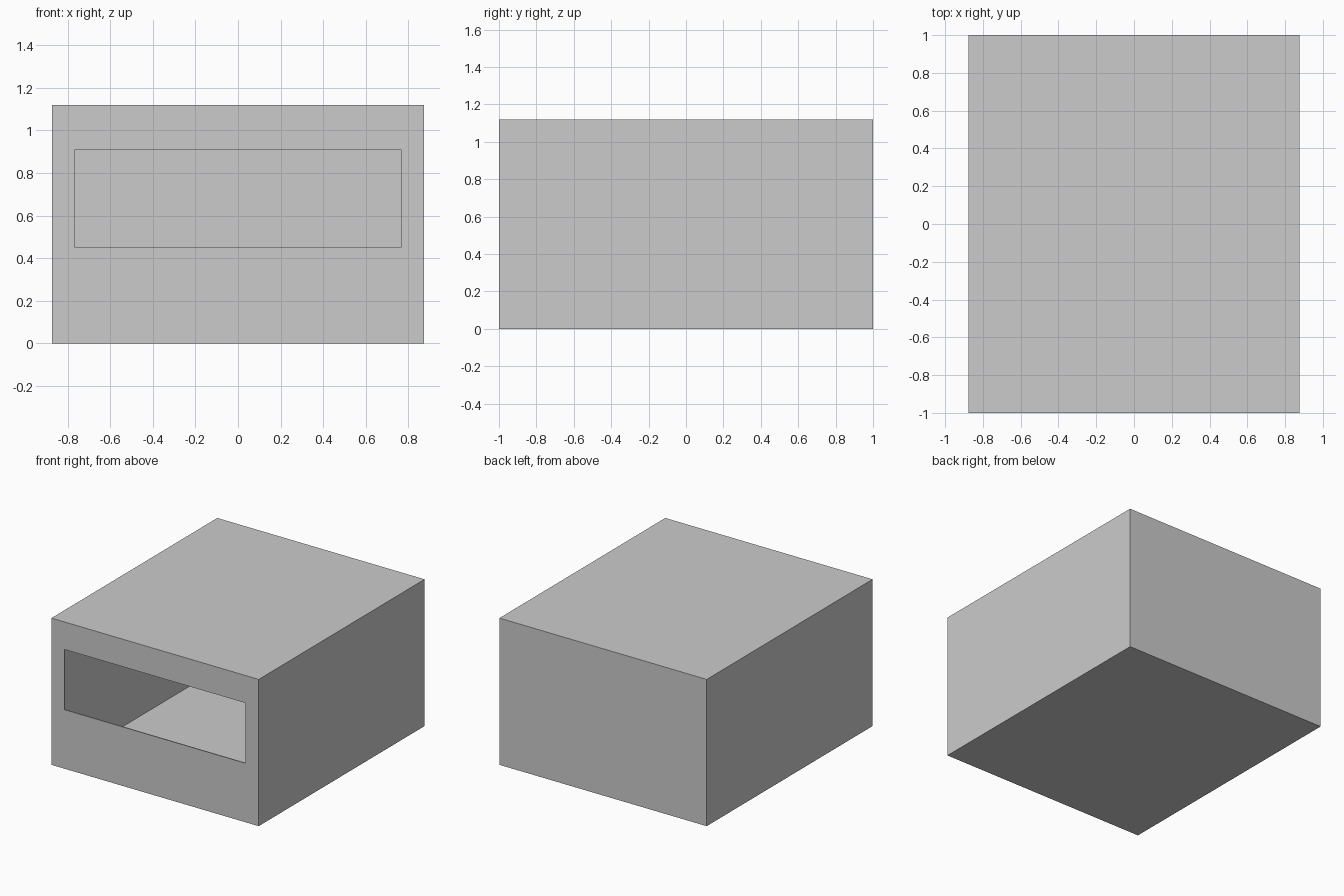
import bpy

if "Cube" in bpy.data.objects:
    bpy.data.objects.remove(bpy.data.objects["Cube"])

W, D, H = 1.75, 2.0, 1.12


def box(name, x0, x1, y0, y1, z0, z1):
    """Axis-aligned box from its limits."""
    bpy.ops.mesh.primitive_cube_add(
        size=1, location=((x0 + x1) / 2, (y0 + y1) / 2, (z0 + z1) / 2))
    ob = bpy.context.object
    ob.name = name
    ob.scale = (x1 - x0, y1 - y0, z1 - z0)
    bpy.ops.object.transform_apply(location=True, rotation=False, scale=True)
    return ob


def cut(target, cutter):
    """Subtract a hidden cutter from the target."""
    mod = target.modifiers.new(cutter.name, 'BOOLEAN')
    mod.operation = 'DIFFERENCE'
    mod.solver = 'EXACT'
    mod.object = cutter
    cutter.hide_render = True
    cutter.display_type = 'WIRE'


# Outer housing
housing = box("housing", -W / 2, W / 2, -D / 2, D / 2, 0, H)

# Hollow interior: thin front sheet and floor, thicker side walls
side, thin = 0.055, 0.008
cut(housing, box("interior_cutter", -W / 2 + side, W / 2 - side,
                 -D / 2 + thin, D / 2 - side, thin, H - side))

# Wide slot in the front
cut(housing, box("slot_cutter", -0.765, 0.765, -D / 2 - 0.1, -D / 2 + 0.1, 0.45, 0.91))
